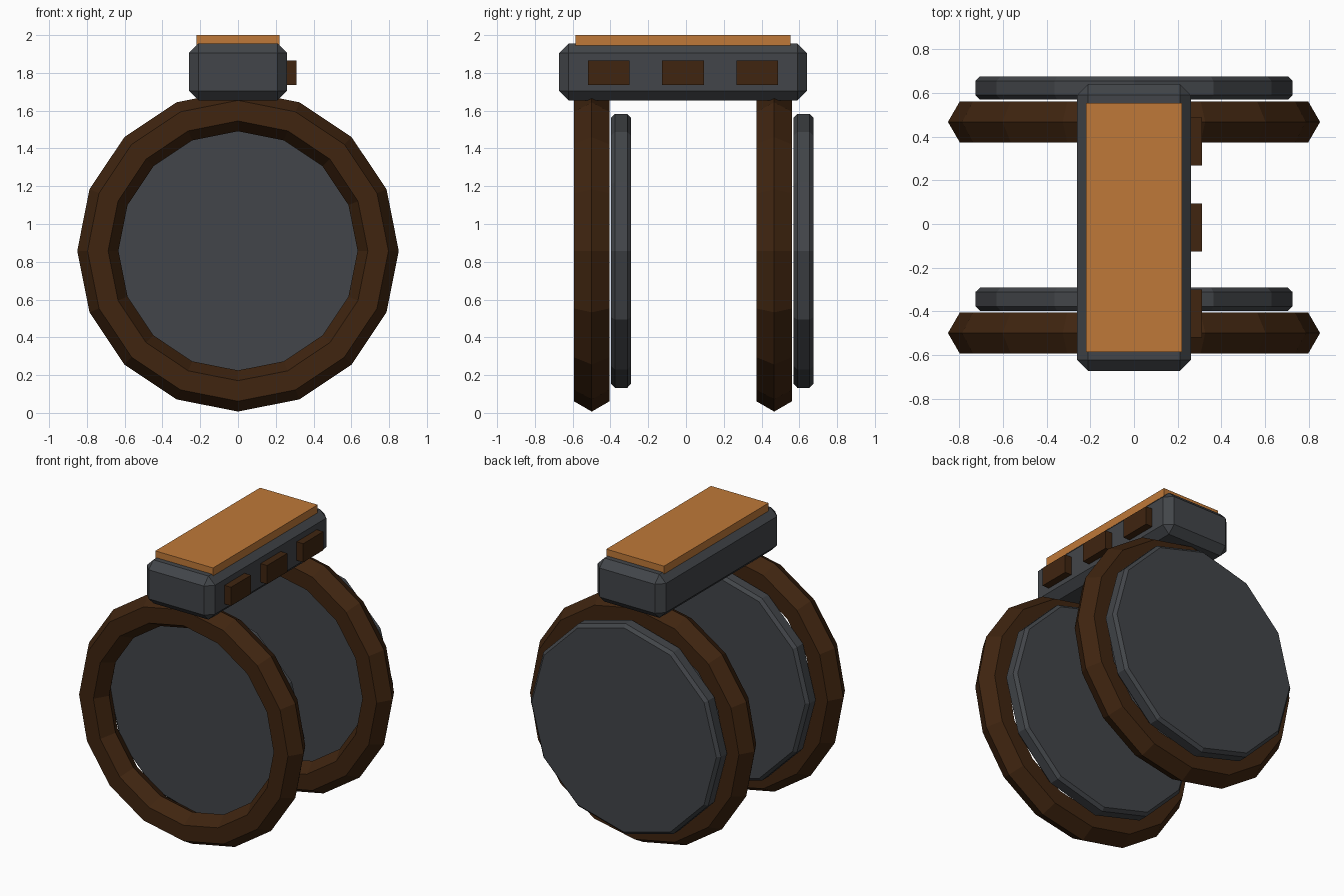
import bpy
from math import radians

if "Cube" in bpy.data.objects:
    bpy.data.objects.remove(bpy.data.objects["Cube"])


def material(name, rgb):
    m = bpy.data.materials.new(name)
    m.diffuse_color = (*rgb, 1)
    m.use_nodes = True
    m.node_tree.nodes["Principled BSDF"].inputs["Base Color"].default_value = m.diffuse_color
    return m


GREY = material("dark_grey", (0.055, 0.06, 0.067))
BROWN = material("dark_brown", (0.05, 0.018, 0.005))
ORANGE = material("orange", (0.52, 0.19, 0.04))


def finish(name, mat, bevel=0):
    ob = bpy.context.object
    ob.name = name
    ob.data.materials.append(mat)
    if bevel:
        b = ob.modifiers.new("bevel", 'BEVEL')
        b.width = bevel
        b.segments = 1
        b.limit_method = 'ANGLE'
        b.angle_limit = radians(40)
    return ob


def box(name, lo, hi, mat, bevel=0):
    bpy.ops.mesh.primitive_cube_add(size=1, location=[(a + b) / 2 for a, b in zip(lo, hi)])
    bpy.context.object.scale = [b - a for a, b in zip(lo, hi)]
    bpy.ops.object.transform_apply(location=False, rotation=False, scale=True)
    return finish(name, mat, bevel)


MID_Y = -0.016   # centre of the housing along its length
HUB_Z = 0.858    # height of the ring centres

# Housing with chamfered edges and its top plate
box("housing", (-0.26, MID_Y - 0.656, 1.655), (0.26, MID_Y + 0.656, 1.955), GREY, 0.05)
box("top_plate", (-0.22, MID_Y - 0.57, 1.945), (0.22, MID_Y + 0.57, 2.0), ORANGE)

# Three blocks along the right side
for i in (-1, 0, 1):
    y = MID_Y + i * 0.393
    box(f"side_block_{i + 2}", (0.25, y - 0.11, 1.737), (0.31, y + 0.11, 1.865), BROWN)

# Two faceted rings, each with a chamfered disc behind it
for side, y in (("front", MID_Y - 0.483), ("back", MID_Y + 0.483)):
    bpy.ops.mesh.primitive_torus_add(
        major_segments=16, minor_segments=6, major_radius=0.742, minor_radius=0.109,
        location=(0, y, HUB_Z), rotation=(radians(90), 0, 0))
    finish(side + "_ring", BROWN)
    bpy.ops.mesh.primitive_cylinder_add(
        vertices=12, radius=0.725, depth=0.106,
        location=(0, y + 0.155, HUB_Z), rotation=(radians(90), 0, 0))
    finish(side + "_disc", GREY, 0.02)

# Flat shading throughout
for ob in bpy.data.objects:
    for p in ob.data.polygons:
        p.use_smooth = False
